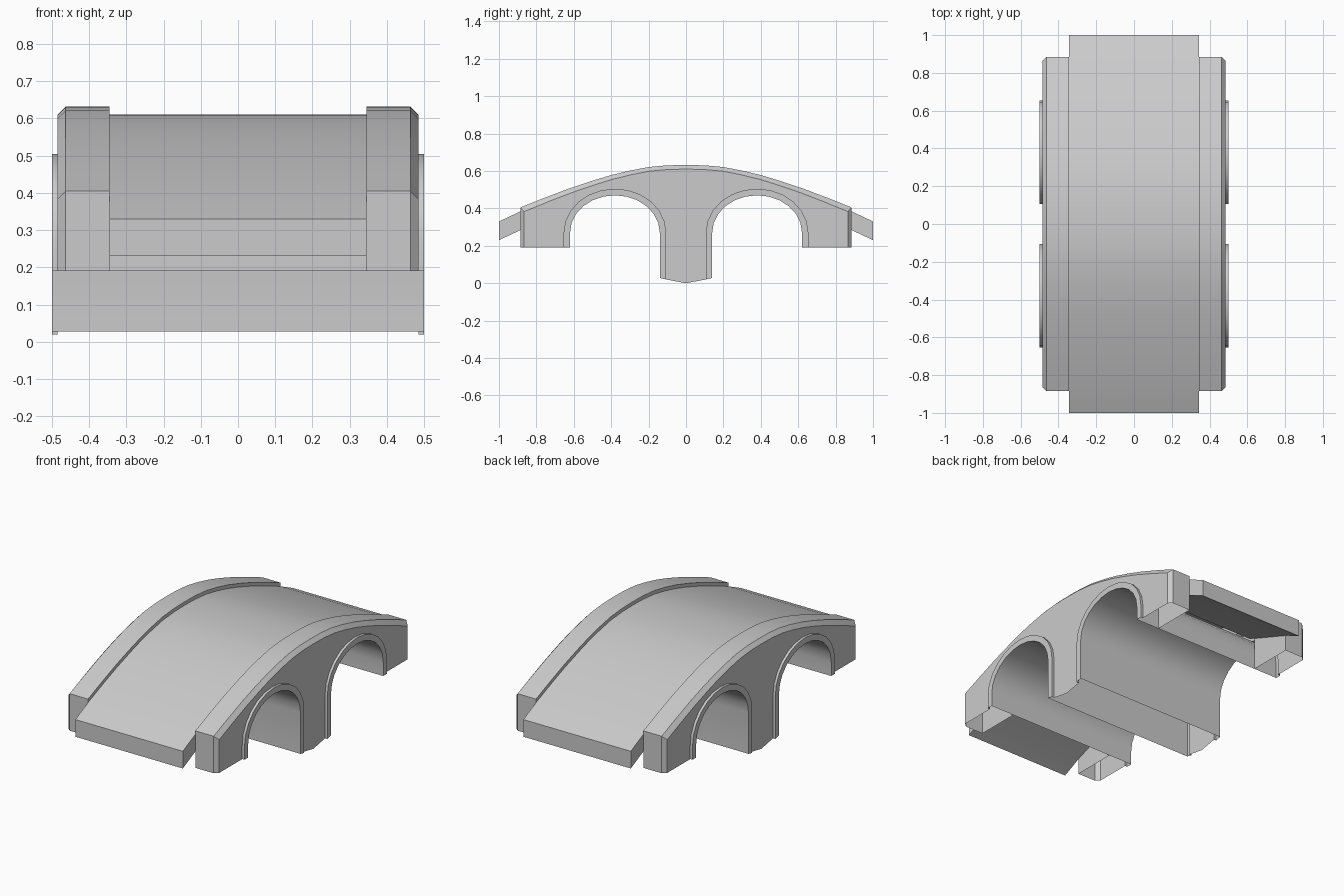
import bpy, bmesh
from math import sin, cos, pi, radians

if "Cube" in bpy.data.objects:
    bpy.data.objects.remove(bpy.data.objects["Cube"])

WALL, RIM, ROAD, END = 0.485, 0.50, 0.345, 0.885
CH = 0.022          # curb chamfer
N = 12              # arch segments


def finish(name, bm):
    bmesh.ops.remove_doubles(bm, verts=bm.verts, dist=0.0005)
    bmesh.ops.recalc_face_normals(bm, faces=bm.faces)
    me = bpy.data.meshes.new(name)
    bm.to_mesh(me)
    bm.free()
    me.shade_smooth()
    me.set_sharp_from_angle(angle=radians(30))
    ob = bpy.data.objects.new(name, me)
    bpy.context.collection.objects.link(ob)
    return ob


def loft(bm, rows):
    grid = [[bm.verts.new(p) for p in r] for r in rows]
    for a, b in zip(grid, grid[1:]):
        for i in range(len(a) - 1):
            bm.faces.new((a[i], a[i + 1], b[i + 1], b[i]))


def poly(bm, pts):
    bm.faces.new([bm.verts.new(p) for p in pts])


# Crown profile of the curbs (y, z), mirrored over y
half = [(0, .632), (.1, .630), (.2, .621), (.3, .602), (.4, .578),
        (.5, .548), (.62, .508), (.75, .459), (END, .405)]
crown = [(-y, z) for y, z in reversed(half[1:])] + half
road = [(y, z - .021) for y, z in crown]
edge = [(y * .865 / END, z - CH) for y, z in crown]


# Arch path in y, z, from the pier foot to the outer foot
def arch(a, b, foot):
    pts = [(.38 - a, foot)]
    pts += [(.38 - a * cos(pi * i / N), .27 + b * sin(pi * i / N)) for i in range(N + 1)]
    return pts + [(.38 + a, .19)]


inner, outer = arch(.24, .20, .028), arch(.274, .235, .02)

# Arch barrels with projecting rims on both faces
for s, name in ((1, "back_arch"), (-1, "front_arch")):
    bm = bmesh.new()
    loft(bm, [[(-WALL, s * q[0], q[1]), (-RIM, s * q[0], q[1]), (-RIM, s * p[0], p[1]),
               (RIM, s * p[0], p[1]), (RIM, s * q[0], q[1]), (WALL, s * q[0], q[1])]
              for p, q in zip(inner, outer)])
    finish(name, bm)

# Road deck: open slab with overhanging ends
bm = bmesh.new()
tip = [(1, .33), (1, .23), (END, .284), (.58, .398)]
path = [(-y, z) for y, z in reversed(tip)] + road + tip
loft(bm, [[(-ROAD, y, z), (ROAD, y, z)] for y, z in path])
for s in (1, -1):
    for x in (ROAD, -ROAD):
        poly(bm, [(x, s * y, z) for y, z in [road[-1]] + tip[:3]])
finish("road_deck", bm)

for s, side in ((1, "right"), (-1, "left")):
    # Spandrel wall, one outline around both arch openings
    bm = bmesh.new()
    under = [(.865, .19)] + outer[::-1]
    outline = edge + under + [(0, 0)] + [(-y, z) for y, z in reversed(under)]
    poly(bm, [(s * WALL, y, z) for y, z in outline])
    finish(side + "_wall", bm)

    # Raised curb with chamfered outer edge and end blocks
    bm = bmesh.new()
    loft(bm, [[(s * ROAD, y, z - .08), (s * ROAD, y, z), (s * (WALL - CH), y, z),
               (s * WALL, e[0], e[1])] for (y, z), e in zip(crown, edge)])
    for t in (1, -1):
        top = [(s * ROAD, t * END, .405), (s * (WALL - CH), t * END, .405),
               (s * WALL, t * .865, .405 - CH)]
        loft(bm, [top, [(x, y, .19) for x, y, z in top]])
        poly(bm, [(s * ROAD, t * y, z) for y, z in
                  ((.62, .19), (END, .19), (END, .325), (.62, .428))])
    finish(side + "_curb", bm)
